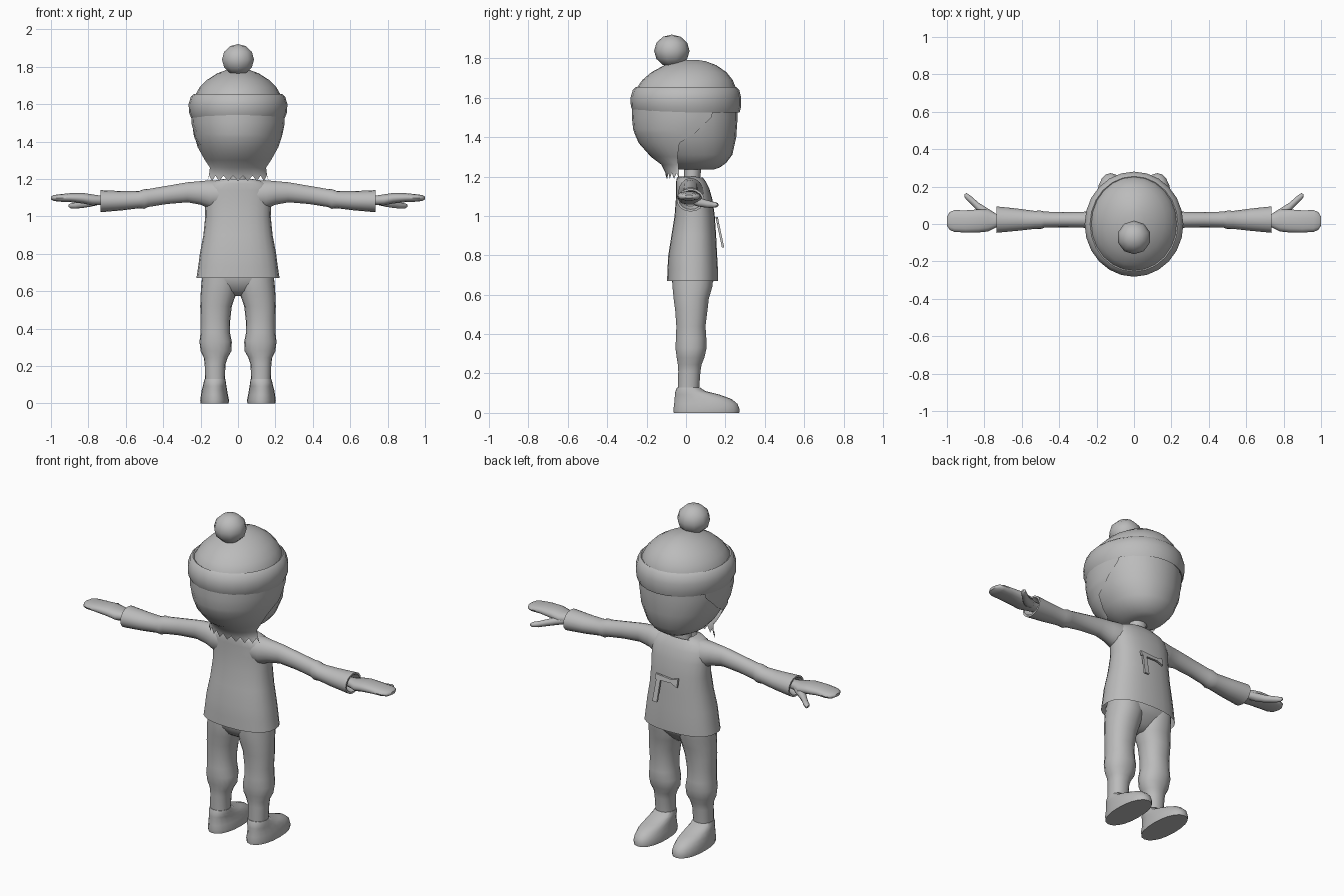
import bpy, bmesh, math

grey = bpy.data.materials.new("plain_grey")
grey.diffuse_color = (0.5, 0.5, 0.5, 1)


def finish(name, bm, mirror=False, angle=50):
    bmesh.ops.recalc_face_normals(bm, faces=bm.faces)
    me = bpy.data.meshes.new(name)
    bm.to_mesh(me)
    bm.free()
    me.materials.append(grey)
    ob = bpy.data.objects.new(name, me)
    bpy.context.collection.objects.link(ob)
    if mirror:
        ob.modifiers.new("mirror", 'MIRROR').use_clip = False
    bpy.ops.object.select_all(action='DESELECT')
    ob.select_set(True)
    bpy.context.view_layer.objects.active = ob
    bpy.ops.object.shade_smooth_by_angle(angle=math.radians(angle))
    return ob


def loft(name, axis, sections, n=20, power=2.0, caps=(True, True), mirror=False, edit=None, angle=50):
    """Rounded rings along an axis; section = (position, a_min, a_max, b_min, b_max)."""
    bm = bmesh.new()
    rings = []
    for p, a0, a1, b0, b1 in sections:
        ring = []
        for i in range(n):
            t = 2 * math.pi * i / n
            c, s = math.cos(t), math.sin(t)
            a = (a0 + a1) / 2 + (a1 - a0) / 2 * math.copysign(abs(c) ** (2 / power), c)
            b = (b0 + b1) / 2 + (b1 - b0) / 2 * math.copysign(abs(s) ** (2 / power), s)
            ring.append(bm.verts.new((a, b, p) if axis == 'z' else (p, a, b)))
        rings.append(ring)
    for r, q in zip(rings, rings[1:]):
        for i in range(n):
            j = (i + 1) % n
            bm.faces.new((r[i], r[j], q[j], q[i]))
    if caps[0]:
        bm.faces.new(rings[0])
    if caps[1]:
        bm.faces.new(rings[-1])
    if edit:
        edit(rings)
    return finish(name, bm, mirror, angle)


# Head and neck
loft("head", 'z', [(1.235, -.06, .06, -.03, .14), (1.245, -.095, .095, -.07, .17),
                   (1.27, -.14, .14, -.11, .205), (1.31, -.175, .175, -.16, .235),
                   (1.40, -.222, .222, -.235, .255), (1.50, -.238, .238, -.262, .262),
                   (1.60, -.235, .235, -.26, .26)], n=24, power=2.15)
loft("neck", 'z', [(1.10, -.06, .06, -.02, .08), (1.18, -.05, .05, -.01, .07),
                   (1.26, -.05, .05, -.01, .08)], n=12)

# Hair shell around the back, with jagged side edge and nape
bm = bmesh.new()
cols = 16
grid = []
for z, w, d, lim in [(1.56, .25, .272, 122), (1.50, .25, .275, 118), (1.44, .238, .268, 104),
                     (1.42, .233, .262, 100), (1.37, .218, .24, 82), (1.30, .182, .178, 76),
                     (1.26, .158, .125, 72), (1.22, .165, .105, 70), (1.20, .175, .10, 70)]:
    row = []
    for i in range(cols + 1):
        t = math.radians(lim * (2 * i / cols - 1))
        dz = (.018 if i % 2 else -.012) if z == 1.20 else 0
        row.append(bm.verts.new((w * math.sin(t), -d * math.cos(t), z + dz)))
    grid.append(row)
for r, q in zip(grid, grid[1:]):
    for i in range(cols):
        bm.faces.new((r[i], r[i + 1], q[i + 1], q[i]))
finish("hair", bm)

# Knitted hat: dome, folded brim and bobble
loft("hat_dome", 'z', [(1.60, -.24, .24, -.26, .26), (1.65, -.228, .228, -.25, .253),
                       (1.69, -.205, .205, -.222, .237), (1.73, -.165, .165, -.175, .205),
                       (1.765, -.11, .11, -.11, .155), (1.785, -.055, .055, -.04, .10),
                       (1.792, -.02, .02, 0, .06)], n=24)
loft("hat_brim", 'z', [(1.54, -.235, .235, -.255, .255), (1.525, -.25, .25, -.265, .272),
                       (1.555, -.262, .262, -.28, .28), (1.60, -.264, .264, -.282, .28),
                       (1.64, -.252, .252, -.27, .27), (1.655, -.235, .235, -.255, .255),
                       (1.645, -.222, .222, -.24, .24)], n=24, caps=(False, False))
bm = bmesh.new()
bmesh.ops.create_uvsphere(bm, u_segments=10, v_segments=6, radius=.09)
for v in bm.verts:
    v.co.z = v.co.z * .92 + 1.838
    v.co.y -= .072
finish("hat_bobble", bm, angle=70)


# Shirt body with a V neckline at the front
def v_neck(rings):
    n = len(rings[-1])
    for i, v in enumerate(rings[-1]):
        front = max(0, 1 - abs(i - n / 4) / 4)
        v.co.z -= .06 * front
        v.co.y += .03 * front


loft("shirt", 'z', [(.67, -.222, .222, -.096, .162), (.73, -.213, .213, -.094, .162),
                    (.80, -.204, .204, -.09, .158), (.90, -.185, .185, -.074, .153),
                    (1.0, -.175, .175, -.058, .146), (1.08, -.177, .177, -.052, .135),
                    (1.14, -.176, .176, -.05, .118), (1.175, -.155, .155, -.05, .10),
                    (1.195, -.11, .11, -.046, .085), (1.20, -.07, .07, -.04, .075)],
     n=24, power=2.4, caps=(False, False), edit=v_neck)

# Sleeves with elbow fold and open cuffs
loft("sleeve", 'x', [(.08, -.04, .09, 1.04, 1.19), (.15, -.04, .09, 1.04, 1.193),
                     (.20, -.03, .075, 1.062, 1.188), (.27, -.02, .065, 1.075, 1.182),
                     (.38, -.018, .064, 1.066, 1.163), (.48, -.02, .066, 1.05, 1.146),
                     (.50, -.027, .072, 1.04, 1.146), (.53, -.026, .07, 1.043, 1.135),
                     (.62, -.036, .082, 1.032, 1.135), (.735, -.047, .094, 1.022, 1.14),
                     (.735, -.036, .083, 1.033, 1.13), (.69, -.02, .065, 1.05, 1.11)],
     n=16, mirror=True)

# Mitten-shaped hands with separate thumbs
loft("hand", 'x', [(.68, -.005, .045, 1.065, 1.11), (.74, -.02, .055, 1.06, 1.112),
                   (.78, -.04, .078, 1.058, 1.118), (.83, -.045, .078, 1.068, 1.126),
                   (.90, -.046, .073, 1.076, 1.124), (.96, -.042, .074, 1.078, 1.118),
                   (.985, -.032, .064, 1.082, 1.114), (1.0, -.008, .04, 1.09, 1.106)],
     n=14, power=2.3, mirror=True)
loft("thumb", 'x', [(.745, .02, .06, 1.06, 1.10), (.79, .03, .088, 1.05, 1.095),
                    (.83, .062, .113, 1.044, 1.084), (.87, .105, .148, 1.04, 1.074),
                    (.895, .128, .166, 1.042, 1.07), (.905, .142, .16, 1.05, 1.064)],
     n=10, mirror=True)

# Trousers: hips and baggy legs gathered below the knee
loft("hips", 'z', [(.575, -.05, .05, .0, .06), (.60, -.11, .11, -.04, .09),
                   (.64, -.18, .18, -.064, .125), (.68, -.195, .195, -.075, .145),
                   (.74, -.18, .18, -.07, .135)], n=24, power=2.4)
loft("trouser_leg", 'z', [(.08, .072, .172, -.04, .065), (.13, .07, .176, -.042, .068),
                          (.21, .067, .178, -.04, .074), (.245, .055, .183, -.042, .08),
                          (.28, .035, .2, -.048, .094), (.33, .033, .206, -.055, .106),
                          (.38, .043, .2, -.052, .104), (.44, .042, .2, -.05, .10),
                          (.52, .033, .202, -.056, .11), (.58, .012, .2, -.064, .117),
                          (.64, .0, .196, -.07, .135), (.69, .01, .19, -.07, .14)],
     n=18, power=2.2, mirror=True)

# Shoes
loft("shoe", 'z', [(.0, .05, .2, -.062, .27), (.018, .048, .202, -.064, .272),
                   (.045, .054, .198, -.06, .262), (.07, .058, .194, -.058, .232),
                   (.092, .062, .188, -.056, .172), (.11, .064, .184, -.054, .10),
                   (.13, .068, .178, -.045, .07)], n=20, power=2.2, mirror=True)

# Small hatchet badge on the shirt front: handle and blade, tilted outwards
bm = bmesh.new()
for outline in ([(.085, .84), (.055, .84), (.05, .985), (.075, .985)],
                [(.085, .99), (.085, .96), (-.02, .962), (-.06, .945), (-.06, .995), (-.02, .982)]):
    back, front = [[bm.verts.new((x, .19 - (z - .84) * .21 + dy, z)) for x, z in outline]
                   for dy in (-.008, .004)]
    bm.faces.new(back)
    bm.faces.new(front)
    for i in range(len(outline)):
        j = (i + 1) % len(outline)
        bm.faces.new((back[i], back[j], front[j], front[i]))
finish("hatchet_badge", bm, angle=30)
